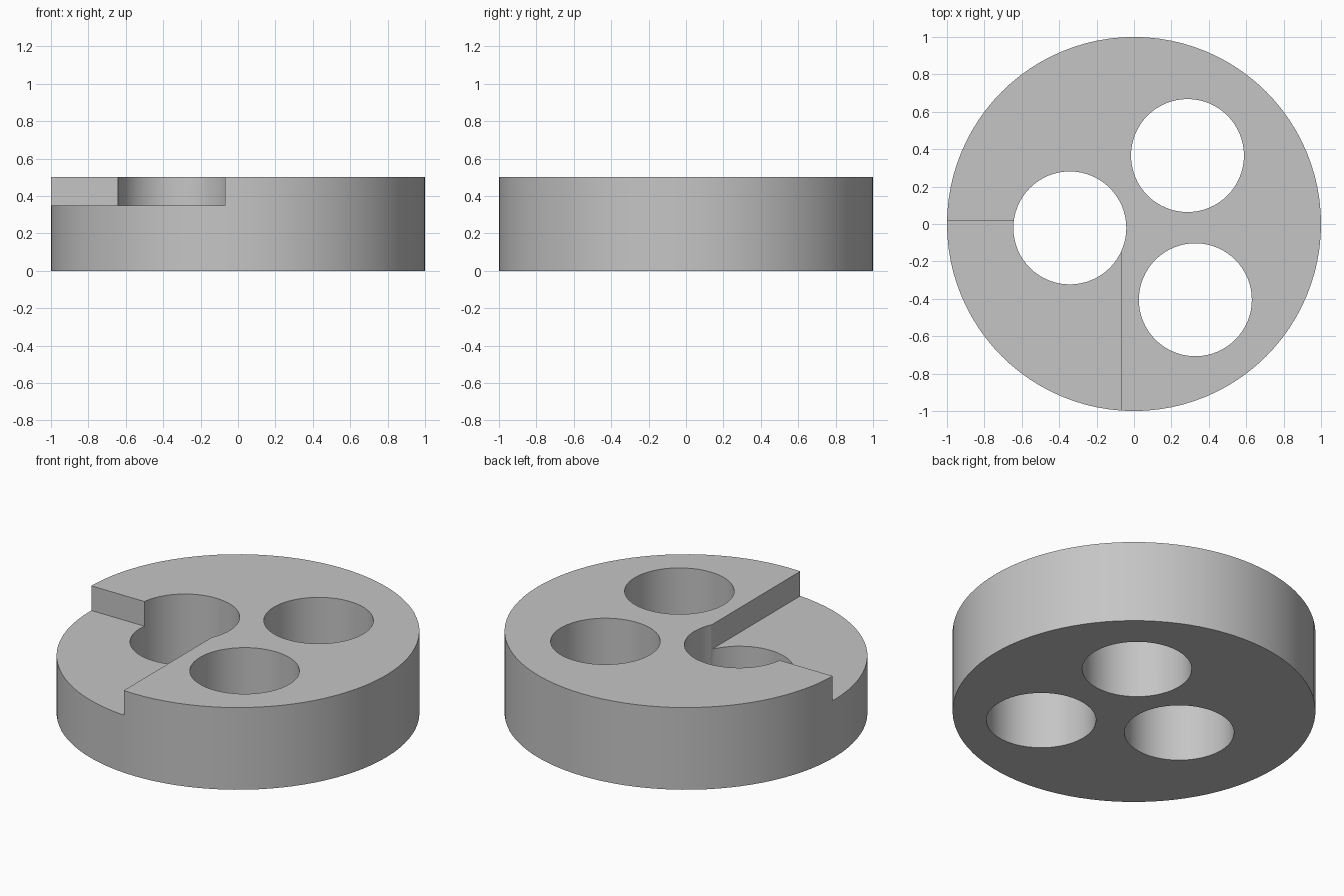
import bpy

cube = bpy.data.objects.get("Cube")
if cube:
    bpy.data.objects.remove(cube, do_unlink=True)

# Single grey material
grey = bpy.data.materials.new("plain grey")
grey.use_nodes = True
color = (0.56, 0.56, 0.56, 1)
grey.diffuse_color = color
grey.node_tree.nodes["Principled BSDF"].inputs["Base Color"].default_value = color

HEIGHT = 0.5
LEDGE = 0.35
HOLE_RADIUS = 0.302


def cylinder(name, x, y, z, radius, depth, sides):
    bpy.ops.mesh.primitive_cylinder_add(
        vertices=sides, radius=radius, depth=depth, location=(x, y, z))
    obj = bpy.context.object
    obj.name = name
    obj.data.materials.append(grey)
    return obj


def cut(target, cutter):
    mod = target.modifiers.new("cut", "BOOLEAN")
    mod.operation = "DIFFERENCE"
    mod.solver = "EXACT"
    mod.object = cutter
    bpy.context.view_layer.objects.active = target
    bpy.ops.object.modifier_apply(modifier=mod.name)
    bpy.data.objects.remove(cutter, do_unlink=True)


# Main disc
disc = cylinder("disc_body", 0, 0, HEIGHT / 2, 1, HEIGHT, 96)

# Three through holes
for x, y in [(-0.343, -0.021), (0.286, 0.366), (0.328, -0.405)]:
    cut(disc, cylinder("hole_cutter", x, y, HEIGHT / 2, HOLE_RADIUS, 1, 64))

# Quarter step sunk into the front right of the top
x_max, y_max, size = -0.07, 0.018, 2
bpy.ops.mesh.primitive_cube_add(
    size=size, location=(x_max - size / 2, y_max - size / 2, LEDGE + size / 2))
step = bpy.context.object
step.name = "step_cutter"
step.data.materials.append(grey)
cut(disc, step)

# Smooth round walls, crisp rims
bpy.ops.object.select_all(action="DESELECT")
disc.select_set(True)
bpy.context.view_layer.objects.active = disc
bpy.ops.object.shade_smooth_by_angle(angle=0.5)
